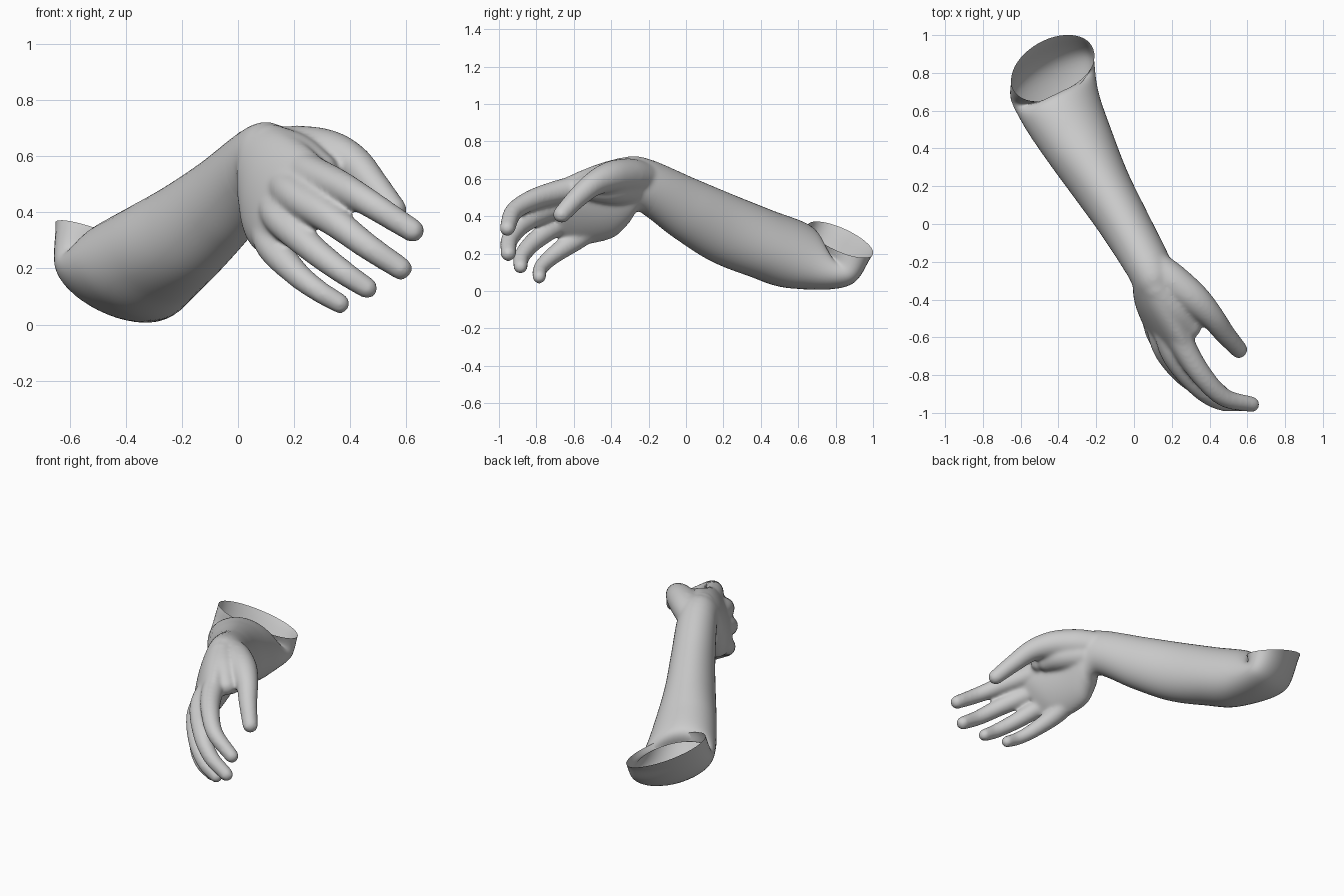
import bpy, bmesh, math
from mathutils import Vector as V

if "Cube" in bpy.data.objects:
    bpy.data.objects.remove(bpy.data.objects["Cube"])

S, U = V((.89, .46, 0)), V((-.18, .34, .92))   # forearm side and up directions

# Cross-sections from elbow rim to knuckles: centre, side half-axis, up half-axis
SECTIONS = [
    (V((-.43, .825, .275)), V((.215, .10, -.095)), V((.05, -.145, .02))),
    (V((-.43, .755, .155)), V((.22, .10, -.06)), V((.01, -.075, .11))),
    (V((-.38, .60, .185)), S * .215 + V((0, 0, -.04)), U * .18),
    (V((-.28, .40, .255)), S * .185 + V((0, 0, -.02)), U * .19),
    (V((-.17, .20, .335)), S * .155, U * .188),
    (V((-.05, .00, .44)), S * .135, U * .168),
    (V((.085, -.24, .57)), S * .12, V((-.01, .01, .145))),
    (V((.11, -.34, .53)), V((.11, .04, -.02)), V((.035, -.02, .175))),
    (V((.135, -.45, .475)), V((.095, .035, -.03)), V((.075, -.05, .19))),
    (V((.19, -.61, .42)), V((.065, .024, -.024)), V((.10, -.06, .17))),
    (V((.225, -.70, .39)), V((.03, .012, -.012)), V((.085, -.05, .13))),
]


def spline(pts, t):
    """Catmull-Rom value of a list at parameter t."""
    n = len(pts) - 1
    i = min(int(t), n - 1)
    f = t - i
    p1, p2 = pts[i], pts[i + 1]
    p0 = pts[i - 1] if i else p1 * 2 - p2
    p3 = pts[i + 2] if i + 2 <= n else p2 * 2 - p1
    return (p1 * 2 + (p2 - p0) * f + (p0 * 2 - p1 * 5 + p2 * 4 - p3) * f * f
            + (p1 * 3 - p0 - p2 * 3 + p3) * f ** 3) * .5


def section(t):
    return [spline([s[k] for s in SECTIONS], t) for k in range(3)]


def loft(bm, t0, t1, steps, caps, n=48):
    rings = []
    for j in range(steps + 1):
        c, a, b = section(t0 + (t1 - t0) * j / steps)
        rings.append([bm.verts.new(c + a * math.cos(2 * math.pi * i / n)
                                   + b * math.sin(2 * math.pi * i / n)) for i in range(n)])
    for r, q in zip(rings, rings[1:]):
        for i in range(n):
            k = (i + 1) % n
            bm.faces.new((r[i], r[k], q[k], q[i]))
    if caps:
        bm.faces.new(rings[0])
        bm.faces.new(rings[-1])
    bmesh.ops.recalc_face_normals(bm, faces=bm.faces)


def digit(bm, path):
    """Chain of overlapping balls along a path of (x, y, z, radius)."""
    pts = [V(p) for p in path]
    steps = 9 * (len(pts) - 1)
    for j in range(steps + 1):
        p = spline(pts, (len(pts) - 1) * j / steps)
        ball = bmesh.ops.create_icosphere(bm, subdivisions=3, radius=p.w)
        bmesh.ops.translate(bm, verts=ball['verts'], vec=p.xyz)


def add(name, bm):
    me = bpy.data.meshes.new(name)
    bm.to_mesh(me)
    bm.free()
    ob = bpy.data.objects.new(name, me)
    bpy.context.collection.objects.link(ob)
    return ob


SEAM = 5.8

# Forearm: open shell from the bent elbow rim to the wrist
bm = bmesh.new()
loft(bm, 0, SEAM, 58, False)
forearm = add("forearm", bm)

# Hand: palm, fingers and thumb fused into one skin
bm = bmesh.new()
loft(bm, 5.4, 10, 46, True)
DIGITS = [
    # index, middle, ring, little finger: hand bone, knuckle, joints, tip
    [(.19, -.46, .575, .075), (.27, -.66, .535, .066), (.37, -.815, .49, .057),
     (.48, -.92, .425, .05), (.622, -.955, .335, .043)],
    [(.15, -.48, .51, .07), (.21, -.69, .455, .066), (.34, -.86, .37, .056),
     (.46, -.94, .28, .048), (.58, -.95, .20, .042)],
    [(.12, -.46, .44, .065), (.155, -.65, .375, .062), (.26, -.80, .275, .052),
     (.37, -.875, .19, .045), (.46, -.885, .13, .039)],
    [(.09, -.42, .39, .06), (.12, -.575, .285, .06), (.20, -.71, .19, .048),
     (.28, -.775, .125, .041), (.363, -.785, .075, .037)],
    # thumb
    [(.12, -.235, .605, .09), (.21, -.31, .615, .095), (.32, -.40, .61, .085),
     (.41, -.49, .575, .067), (.48, -.58, .50, .056), (.555, -.665, .41, .047)],
    # web between thumb and index finger, and ball of the thumb
    [(.12, -.34, .635, .08), (.21, -.45, .60, .08), (.30, -.55, .555, .055)],
    [(.17, -.31, .55, .09), (.25, -.40, .55, .085), (.29, -.49, .54, .06)],
]
for d in DIGITS:
    digit(bm, d)
hand = add("hand", bm)
m = hand.modifiers.new("fuse", 'REMESH')
m.mode, m.voxel_size = 'VOXEL', .01
m = hand.modifiers.new("soften", 'SMOOTH')
m.factor, m.iterations = .5, 16
skin = bpy.data.meshes.new_from_object(hand.evaluated_get(bpy.context.evaluated_depsgraph_get()))
hand.modifiers.clear()
hand.data = skin

# Trim the hand where it meets the forearm
c, a, b = section(SEAM - .03)
n = a.cross(b).normalized()
if n.y > 0:
    n = -n
bm = bmesh.new()
bm.from_mesh(skin)
bmesh.ops.bisect_plane(bm, geom=bm.verts[:] + bm.edges[:] + bm.faces[:],
                       plane_co=c, plane_no=n, clear_inner=True)
bm.to_mesh(skin)
bm.free()

for ob in (forearm, hand):
    ob.data.shade_smooth()
